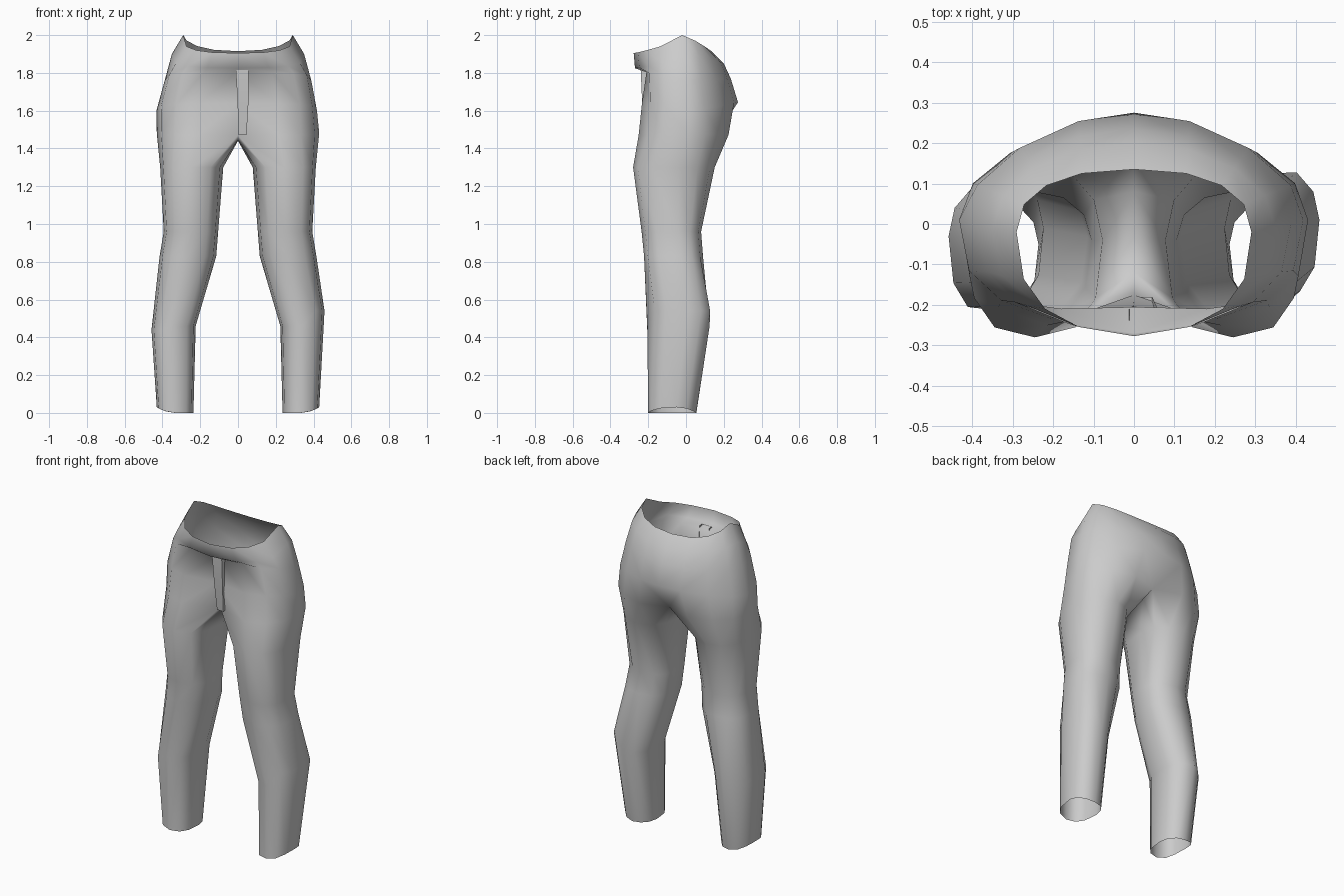
import bpy, bmesh, math

if "Cube" in bpy.data.objects:
    bpy.data.objects.remove(bpy.data.objects["Cube"])

fabric = bpy.data.materials.new("grey fabric")
fabric.diffuse_color = (0.6, 0.6, 0.6, 1)
fabric.use_nodes = True
fabric.node_tree.nodes["Principled BSDF"].inputs["Base Color"].default_value = fabric.diffuse_color


def spow(v, p):
    return math.copysign(abs(v) ** p, v)


def finish(name, bm, angle):
    me = bpy.data.meshes.new(name)
    bm.to_mesh(me)
    bm.free()
    me.materials.append(fabric)
    ob = bpy.data.objects.new(name, me)
    bpy.context.collection.objects.link(ob)
    bpy.ops.object.select_all(action='DESELECT')
    ob.select_set(True)
    bpy.context.view_layer.objects.active = ob
    bpy.ops.object.shade_smooth_by_angle(angle=math.radians(angle))
    return ob


def half_arc(bm, zf, zs, zb, w, yf, ym, yb, pf, pb, cf, cb, tuck=0.0):
    """Half pelvis ring from front centre round the hip to back centre."""
    out = []
    for i in range(9):
        t = math.pi * i / 8
        p = pf if i < 4 else pb
        c = 0.0 if i == 4 else spow(math.cos(t), p)
        x = w * abs(math.sin(t)) ** p if 0 < i < 8 else 0.0
        if c > 0:
            y, z = ym + c * (yf - ym), zs + (zf - zs) * c ** 0.6
        else:
            y, z = ym - c * (yb - ym), zs + (zb - zs) * (-c) ** 1.3
        if i == 0:
            y = cf
        elif i == 8:
            y = cb
        elif i == 1:
            y += tuck
        out.append(bm.verts.new((x, y, z)))
    return out


def leg_ring(bm, z, x0, x1, yf, ym, yb, tilt=0.0):
    """Full leg ring; the first nine points continue the pelvis arc."""
    out = []
    for i in range(12):
        a = math.radians(60 + 30 * i)
        p = 0.75 if math.sin(a) > 0 else 0.95
        c, s = spow(math.cos(a), p), spow(math.sin(a), p)
        y = ym + s * (yf - ym) if s > 0 else ym - s * (yb - ym)
        out.append(bm.verts.new(((x0 + x1) / 2 - c * (x1 - x0) / 2, y,
                                 z + tilt * max(0, -c) ** 2)))
    return out


def bridge(bm, a, b, closed):
    n = len(a)
    for i in range(n if closed else n - 1):
        j = (i + 1) % n
        bm.faces.new((a[i], b[i], b[j], a[j]))


# trousers: half shell, mirrored
bm = bmesh.new()
# z front/side/back, half width, y front/side/back, squareness front/back, centre y front/back, tuck
pelvis = [
    (1.905, 2.00, 1.915, .29, -.270, -.02, .135, .80, .85, -.277, .135),
    (1.825, 1.90, 1.850, .35, -.262, -.01, .200, .80, 1.0, -.270, .200),
    (1.805, 1.76, 1.770, .388, -.255, .00, .237, .80, 1.1, -.205, .237, .030),
    (1.640, 1.60, 1.645, .425, -.248, .01, .278, .75, 1.18, -.205, .275),
    (1.470, 1.48, 1.470, .430, -.266, .01, .242, .72, 0.98, -.175, .165),
]
arcs = [half_arc(bm, *r) for r in pelvis]
for a, b in zip(arcs, arcs[1:]):
    bridge(bm, a, b, False)

# crotch seam closes the lowest pelvis arc into a leg loop
seam = [bm.verts.new((0, y, z)) for y, z in ((.08, 1.45), (-.03, 1.44), (-.12, 1.445))]
prev = arcs[-1] + seam

legs = [
    (1.30, .078, .412, -.280, -.04, .152),
    (0.96, .105, .393, -.235, -.04, .080),
    (0.83, .115, .415, -.222, -.03, .090),
    (0.46, .224, .458, -.205, -.01, .125),
    (0.00, .236, .430, -.200, -.05, .055, .03),
]
for r in legs:
    ring = leg_ring(bm, *r)
    bridge(bm, prev, ring, True)
    prev = ring

# mirror to the other side and weld the centre line
geo = bmesh.ops.duplicate(bm, geom=bm.verts[:] + bm.edges[:] + bm.faces[:])["geom"]
copy_faces = [g for g in geo if isinstance(g, bmesh.types.BMFace)]
for g in geo:
    if isinstance(g, bmesh.types.BMVert):
        g.co.x = -g.co.x
bmesh.ops.reverse_faces(bm, faces=copy_faces)
bmesh.ops.remove_doubles(bm, verts=bm.verts[:], dist=1e-4)

# slight natural difference between the two sides at calf and hip
for v in bm.verts:
    side = 1 if v.co.x > 0 else -1
    if abs(v.co.x) > .39 and .4 < v.co.z < .6:
        v.co.z += .03 + .05 * side
        v.co.y += .02 * side
    elif abs(v.co.x) > .39 and 1.55 < v.co.z < 1.7:
        v.co.x -= .007
bmesh.ops.recalc_face_normals(bm, faces=bm.faces[:])
finish("trousers", bm, 140)

# fly flap: narrow bent strip below the waistband
bm = bmesh.new()
rows = []
for z, y, x0, x1 in ((1.82, -.240, -.012, .055), (1.64, -.232, -.002, .055), (1.47, -.210, .002, .045)):
    rows.append([bm.verts.new(p) for p in
                 ((x0, y + .03, z), (x0, y, z), (x1, y, z), (x1, y + .03, z))])
for a, b in zip(rows, rows[1:]):
    bridge(bm, a, b, False)
bm.faces.new(rows[-1][::-1])
bmesh.ops.recalc_face_normals(bm, faces=bm.faces[:])
finish("fly_flap", bm, 50)
